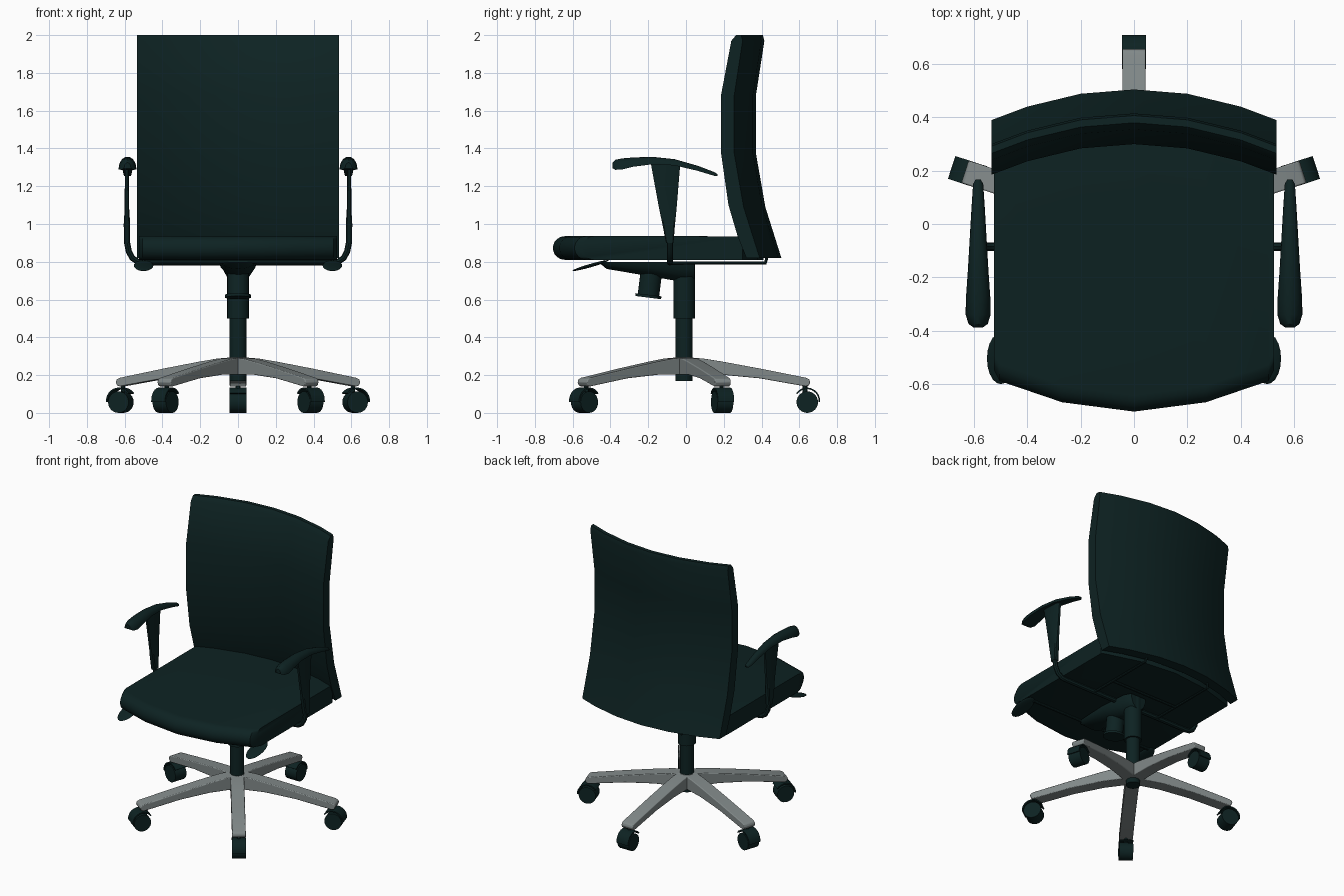
import bpy, bmesh, math
from mathutils import Matrix, Vector

cube = bpy.data.objects.get("Cube")
if cube:
    bpy.data.objects.remove(cube, do_unlink=True)


def material(name, rgb):
    m = bpy.data.materials.new(name)
    m.use_nodes = True
    m.diffuse_color = (*rgb, 1)
    m.node_tree.nodes["Principled BSDF"].inputs["Base Color"].default_value = (*rgb, 1)
    return m


DARK = material("dark teal", (0.004, 0.016, 0.016))
METAL = material("grey metal", (0.22, 0.25, 0.25))
parts = []


def finish(name, bm, mat, matrix=None, bevel=0):
    if matrix:
        bm.transform(matrix)
    bmesh.ops.recalc_face_normals(bm, faces=bm.faces)
    mesh = bpy.data.meshes.new(name)
    bm.to_mesh(mesh)
    bm.free()
    mesh.materials.append(mat)
    ob = bpy.data.objects.new(name, mesh)
    bpy.context.collection.objects.link(ob)
    if bevel:
        mod = ob.modifiers.new("Bevel", 'BEVEL')
        mod.width, mod.segments, mod.limit_method = bevel, 3, 'ANGLE'
    parts.append(ob)
    return ob


def loft(name, rings, mat, matrix=None, bevel=0):
    """Skin a run of equal-length rings and cap both ends."""
    bm = bmesh.new()
    loops = [[bm.verts.new(p) for p in ring] for ring in rings]
    n = len(loops[0])
    for a, b in zip(loops, loops[1:]):
        for i in range(n):
            j = (i + 1) % n
            bm.faces.new((a[i], a[j], b[j], b[i]))
    bm.faces.new(loops[0])
    bm.faces.new(loops[-1])
    return finish(name, bm, mat, matrix, bevel)


def cylinder(name, r, z0, z1, loc=(0, 0), mat=DARK, matrix=None, sides=24):
    bm = bmesh.new()
    bmesh.ops.create_cone(bm, cap_ends=True, segments=sides, radius1=r, radius2=r, depth=z1 - z0)
    bm.transform(Matrix.Translation((loc[0], loc[1], (z0 + z1) / 2)))
    return finish(name, bm, mat, matrix)


def rod(name, points, r):
    """Round bar along a polyline."""
    cu = bpy.data.curves.new(name, 'CURVE')
    cu.dimensions, cu.bevel_depth, cu.bevel_resolution, cu.use_fill_caps = '3D', r, 2, True
    sp = cu.splines.new('POLY')
    sp.points.add(len(points) - 1)
    for p, co in zip(sp.points, points):
        p.co = (*co, 1)
    cu.materials.append(DARK)
    ob = bpy.data.objects.new(name, cu)
    bpy.context.collection.objects.link(ob)
    bpy.ops.object.select_all(action='DESELECT')
    ob.select_set(True)
    bpy.context.view_layer.objects.active = ob
    bpy.ops.object.convert(target='MESH')
    parts.append(bpy.context.object)


def both(values):
    """Mirror a list of (x, ...) columns to the other side."""
    return [(-v[0], *v[1:]) for v in values] + [v for v in values[::-1] if v[0] > 0]


# Seat cushion: rounded front lip, bowed front and rear
rings = []
for x, front, rear in both([(.525, -.55, .3), (.505, -.59, .31), (.27, -.67, .38), (0, -.705, .41)]):
    lip = [math.radians(a) for a in range(90, 271, 20)]
    ring = [(x, front + .0625 * (1 + math.cos(a)), .873 + .0625 * math.sin(a)) for a in lip]
    rings.append(ring + [(x, rear, .81), (x, rear, .935)])
loft("seat", rings, DARK)

# Backrest: S-shaped side profile swept along a shallow arc
profile = [(.265, 2), (.24, 1.97), (.185, 1.68), (.185, 1.38), (.225, 1.1), (.275, .93), (.32, .82),
           (.39, .82), (.305, 1.09), (.255, 1.375), (.255, 1.68), (.3, 1.97), (.292, 2)]
rings = []
for x, in both([(.535,), (.4,), (.2,), (0,)]):
    sag = .115 * (1 - (x / .535) ** 2)
    rings.append([(x, y + sag, z) for y, z in profile])
loft("backrest", rings, DARK)

# Gas column and sleeve
HUB = (0, -.01)
cylinder("gas_column", .045, .17, .52, HUB)
cylinder("column_sleeve", .057, .5, .8, HUB)

# Tilt mechanism: tapering hull under the seat
rings = []
for y, low, w in [(-.46, .795, .06), (-.42, .762, .09), (-.2, .725, .1), (0, .69, .085), (.045, .705, .06)]:
    rings.append([(w * math.cos(a), y, .8 - (.8 - low) * math.sin(a))
                  for a in [math.pi * i / 8 for i in range(9)]])
loft("tilt_mechanism", rings, DARK)

# Tension knob, slightly tilted
tilt = Matrix.Translation((0, -.193, .67)) @ Matrix.Rotation(math.radians(-7), 4, 'X')
cylinder("tension_knob", .057, -.06, .09, matrix=tilt)
cylinder("knob_rim", .069, -.06, -.045, matrix=tilt)

# Under-seat frame carrying the backrest
rod("back_frame", [(-.26, -.09, .793), (-.26, .42, .793), (-.25, .43, .83), (.25, .43, .83),
                   (.26, .42, .793), (.26, -.09, .793)], .009)
rod("frame_crossbar", [(-.26, .1, .793), (.26, .1, .793)], .009)
rod("lever_crossbar", [(-.48, -.43, .8), (.48, -.43, .8)], .009)

for side, label in ((1, "left"), (-1, "right")):
    # Paddle lever
    bm = bmesh.new()
    bmesh.ops.create_uvsphere(bm, u_segments=20, v_segments=10, radius=1)
    turn = Matrix.Rotation(math.radians(16), 4, 'X')
    place = Matrix.Translation((side * .5, -.505, .78)) @ turn @ Matrix.Diagonal((.052, .1, .009, 1))
    finish(label + "_lever", bm, DARK, place)

    # Armrest pad: domed cross-section, wide at the front
    rings = []
    for y, bottom, top, w in [(-.388, 1.295, 1.325, .018), (-.375, 1.287, 1.34, .036), (-.34, 1.288, 1.347, .047),
                              (-.28, 1.303, 1.352, .046), (-.18, 1.316, 1.356, .039), (-.06, 1.31, 1.343, .032),
                              (.06, 1.282, 1.309, .025), (.15, 1.255, 1.275, .019), (.167, 1.253, 1.264, .01)]:
        rings.append([(side * .585 + w * math.cos(a), y, bottom + (top - bottom) * math.sin(a))
                      for a in [math.pi * i / 8 for i in range(9)]])
    loft(label + "_arm_pad", rings, DARK)

    # Tapered blade of the arm
    rings = []
    for z, w, y0, y1 in [(1.325, .011, -.187, -.03), (1.08, .012, -.142, -.05),
                         (1, .017, -.125, -.058), (.9, .016, -.106, -.066)]:
        mid, half = (y0 + y1) / 2, (y1 - y0) / 2
        rings.append([(side * .588 + sx * w, mid + sy * half, z)
                      for sx, sy in ((1, .8), (.6, 1), (-.6, 1), (-1, .8), (-1, -.8), (-.6, -1), (.6, -1), (1, -.8))])
    loft(label + "_arm_blade", rings, DARK)

    # Curved foot of the arm running under the seat
    rod(label + "_arm_foot", [(side * x, -.085, z) for x, z in
                              ((.588, .95), (.587, .9), (.578, .855), (.56, .82), (.53, .8), (.5, .796), (.05, .796))], .016)

# Five-legged base with castors
leg_profile = [(0, .295), (.1, .288), (.2, .272), (.4, .235), (.645, .186), (.662, .178), (.668, .162),
               (.66, .145), (.645, .14), (.4, .183), (.2, .202), (0, .202)]
for k in range(5):
    spin = Matrix.Translation((*HUB, 0)) @ Matrix.Rotation(math.radians(90 + 72 * k), 4, 'Z')
    number = "_%d" % (k + 1)
    loft("base_leg" + number, [[(x, y, z) for x, z in leg_profile] for y in (-.044, .044)], METAL, spin, .005)

    # Wheel with its axle across the leg
    axle = spin @ Matrix.Translation((.652, 0, .057)) @ Matrix.Rotation(math.pi / 2, 4, 'X')
    cylinder("castor_wheel" + number, .057, -.044, .044, matrix=axle)

    # Curved hood over the wheel, and the stem
    arc = [math.radians(a) for a in range(-5, 146, 15)]
    ring = [(.65 + .07 * math.cos(a), .064 + .07 * math.sin(a)) for a in arc]
    ring += [(.65 + .062 * math.cos(a), .064 + .062 * math.sin(a)) for a in arc[::-1]]
    loft("castor_hood" + number, [[(x, y, z) for x, z in ring] for y in (-.045, .045)], DARK, spin)
    cylinder("castor_stem" + number, .012, .1, .16, (.64, 0), matrix=spin, sides=12)

# Smooth shading with crisp edges
bpy.ops.object.select_all(action='DESELECT')
for ob in parts:
    ob.select_set(True)
bpy.context.view_layer.objects.active = parts[0]
bpy.ops.object.shade_smooth_by_angle(angle=math.radians(35))
